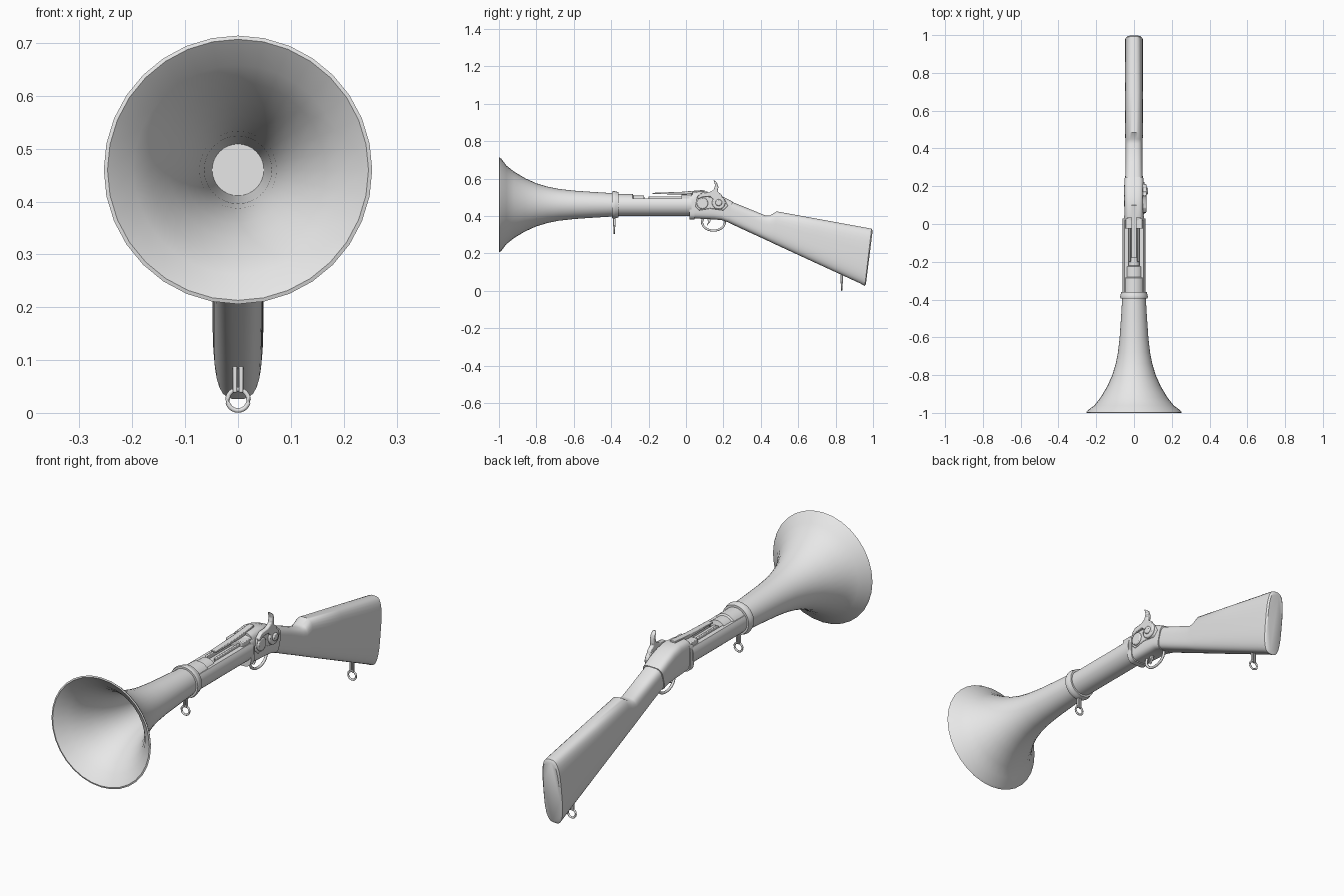
import bpy, bmesh, math
from mathutils import Vector, Matrix

cube = bpy.data.objects.get("Cube")
if cube:
    bpy.data.objects.remove(cube, do_unlink=True)

AXIS = 0.46  # height of the barrel axis
grey = bpy.data.materials.new("plain grey")
grey.use_nodes = True
GREY = (0.8, 0.8, 0.8, 1)
grey.diffuse_color = GREY
grey.node_tree.nodes["Principled BSDF"].inputs["Base Color"].default_value = GREY


def finish(name, bm, angle=40, bevel=0):
    bmesh.ops.recalc_face_normals(bm, faces=bm.faces)
    mesh = bpy.data.meshes.new(name)
    bm.to_mesh(mesh)
    bm.free()
    mesh.materials.append(grey)
    ob = bpy.data.objects.new(name, mesh)
    bpy.context.collection.objects.link(ob)
    if bevel:
        mod = ob.modifiers.new("soft edges", "BEVEL")
        mod.width, mod.segments = bevel, 2
    bpy.ops.object.select_all(action="DESELECT")
    ob.select_set(True)
    bpy.context.view_layer.objects.active = ob
    bpy.ops.object.shade_smooth_by_angle(angle=math.radians(angle))
    return ob


def skin(name, rings, angle=40, caps=True, closed=False, bevel=0):
    """Bridge a row of equal vertex rings."""
    bm = bmesh.new()
    rows = [[bm.verts.new(p) for p in ring] for ring in rings]
    pairs = list(zip(rows, rows[1:])) + ([(rows[-1], rows[0])] if closed else [])
    for a, b in pairs:
        for i in range(len(a)):
            j = (i + 1) % len(a)
            bm.faces.new((a[i], a[j], b[j], b[i]))
    if caps and not closed:
        bm.faces.new(rows[0])
        bm.faces.new(rows[-1])
    return finish(name, bm, angle, bevel)


def lathe(name, profile, sides=32, closed=False, angle=40):
    """Turn (y, radius) points about the barrel axis."""
    turn = [2 * math.pi * i / sides for i in range(sides)]
    return skin(name, [[(r * math.sin(a), y, AXIS + r * math.cos(a)) for a in turn]
                       for y, r in profile], angle, closed=closed)


def loft(name, stations, power, sides=32):
    """Rounded-box sections; each is (top y, top z, bottom y, bottom z, half width)."""
    rings = []
    for yt, zt, yb, zb, w in stations:
        ring = []
        for i in range(sides):
            a = 2 * math.pi * (i + 0.5) / sides
            s, c = math.sin(a), math.cos(a)
            x = w * math.copysign(abs(s) ** (2 / power), s)
            t = 0.5 + 0.5 * math.copysign(abs(c) ** (2 / power), c)
            ring.append((x, yb + (yt - yb) * t, zb + (zt - zb) * t))
        rings.append(ring)
    return skin(name, rings)


def plate(name, outline, x0, x1, bevel=0.004):
    """Side outline of (y, z) points, given thickness across x."""
    return skin(name, [[(x, y, z) for y, z in outline] for x in (x0, x1)], 35, bevel=bevel)


def box(name, lo, hi, bevel=0.003):
    return plate(name, [(lo[1], lo[2]), (hi[1], lo[2]), (hi[1], hi[2]), (lo[1], hi[2])],
                 lo[0], hi[0], bevel)


def tube(name, path, radius, closed=False, sides=10):
    """Round wire along a path."""
    pts = [Vector(p) for p in path]
    n = len(pts)
    rings = []
    for i, p in enumerate(pts):
        a = pts[(i - 1) % n] if closed or i else p
        b = pts[(i + 1) % n] if closed or i < n - 1 else p
        d = (b - a).normalized()
        side = Vector((1, 0, 0)) if abs(d.x) < 1e-4 else Vector((0, 1, 0))
        up = d.cross(side)
        rings.append([p + radius * (side * math.cos(t) + up * math.sin(t))
                      for t in (2 * math.pi * k / sides for k in range(sides))])
    return skin(name, rings, 60, closed=closed)


def disc(name, y, z, radius, x0, x1):
    return plate(name, [(y + radius * math.cos(t), z + radius * math.sin(t))
                        for t in (math.pi * k / 12 for k in range(24))], x0, x1, 0.005)


# Flared barrel: outside from rear to lip, then back down the inside
outer = [(-0.37, 0.061), (-0.5, 0.069), (-0.6, 0.076), (-0.68, 0.085), (-0.74, 0.097),
         (-0.8, 0.115), (-0.86, 0.142), (-0.92, 0.178), (-0.96, 0.21), (-0.988, 0.247)]
inner = [(y, r - 0.012) for y, r in reversed(outer[:-1])]
lathe("flared_barrel", outer + [(-0.998, 0.254), (-1.0, 0.247)] + inner, angle=50)
lathe("barrel_band", [(-0.395, 0.058), (-0.395, 0.071), (-0.385, 0.074),
                      (-0.375, 0.071), (-0.36, 0.068), (-0.36, 0.058)], closed=True)

# Breech end of the barrel, stepping down into the open channel
lathe("barrel_breech", [(-0.37, 0.058), (-0.285, 0.057), (-0.28, 0.05), (-0.225, 0.05),
                        (-0.22, 0.03), (0.03, 0.03)])

# Lower half tube with a channel along its top
ARC = math.radians(125)
section = [(0.06 * math.sin(t), AXIS - 0.06 * math.cos(t))
           for t in (-ARC + 2 * ARC * k / 24 for k in range(25))]
section += [(0.028, 0.494), (0.028, 0.47), (-0.028, 0.47), (-0.028, 0.494)]
skin("fore_stock", [[(x, y, z) for x, z in section] for y in (-0.37, 0.03)])

# Loading lever lying over the channel
plate("loading_lever", [(-0.18, 0.517), (-0.18, 0.524), (-0.02, 0.53), (0.1, 0.54),
                        (0.1, 0.525), (0, 0.516)], -0.014, 0.014, 0.002)
for side in (-1, 1):
    box("lever_rail", (side * 0.022 - 0.005, -0.2, 0.48), (side * 0.022 + 0.005, 0.03, 0.505))
box("breech_block", (-0.045, -0.025, 0.475), (0.045, 0.03, 0.515))

# Receiver and the collar in front of it
loft("receiver", [(0.035, 0.528, 0.035, 0.388, 0.05), (0.1, 0.533, 0.1, 0.384, 0.052),
                  (0.15, 0.523, 0.15, 0.382, 0.052), (0.2, 0.503, 0.19, 0.378, 0.052),
                  (0.25, 0.477, 0.22, 0.368, 0.051)], 4)
loft("receiver_collar", [(0.018, 0.515, 0.018, 0.382, 0.054),
                         (0.045, 0.52, 0.045, 0.382, 0.054)], 4)

# Wooden stock: wrist, comb and butt
loft("stock", [(0.24, 0.478, 0.21, 0.373, 0.047), (0.33, 0.442, 0.31, 0.326, 0.045),
               (0.425, 0.403, 0.4, 0.285, 0.045), (0.45, 0.404, 0.43, 0.271, 0.046),
               (0.485, 0.425, 0.47, 0.252, 0.047), (0.7, 0.386, 0.68, 0.155, 0.048),
               (0.97, 0.337, 0.93, 0.04, 0.048), (0.992, 0.333, 0.956, 0.026, 0.047),
               (0.998, 0.322, 0.962, 0.036, 0.04)], 3.2)

# Lock on the left side, with hammer and bosses
plate("lock_plate", [(0.05, 0.45), (0.07, 0.43), (0.13, 0.44), (0.2, 0.43), (0.225, 0.455),
                     (0.2, 0.5), (0.06, 0.505)], 0.045, 0.056)
disc("nipple_boss", 0.088, 0.468, 0.03, 0.045, 0.064)
disc("hammer_boss", 0.175, 0.472, 0.036, 0.045, 0.066)
disc("hammer_screw", 0.175, 0.472, 0.018, 0.06, 0.074)
plate("hammer", [(0.19, 0.46), (0.2, 0.49), (0.19, 0.515), (0.17, 0.53), (0.173, 0.555),
                 (0.165, 0.58), (0.147, 0.594), (0.156, 0.565), (0.148, 0.54), (0.125, 0.528),
                 (0.085, 0.525), (0.06, 0.505), (0.065, 0.49), (0.09, 0.502), (0.13, 0.505),
                 (0.15, 0.485), (0.165, 0.46)], 0.046, 0.066, 0.004)

# Trigger and guard
tube("trigger_guard", [(0, 0.147 + 0.061 * math.cos(t), 0.368 + 0.046 * math.sin(t))
                       for t in (2 * math.pi * k / 32 for k in range(32))], 0.006, True)
plate("trigger", [(0.11, 0.395), (0.135, 0.395), (0.13, 0.37), (0.112, 0.348),
                  (0.118, 0.37)], -0.006, 0.006, 0.002)


# Sling swivels under the band and the butt
def swivel(name, y, z):
    tube(name + "_ring", [(0.02 * math.cos(t), y, z + 0.02 * math.sin(t))
                          for t in (2 * math.pi * k / 24 for k in range(24))], 0.0045, True)
    for side in (-1, 1):
        box(name + "_prong", (side * 0.006 - 0.004, y - 0.006, z + 0.014),
            (side * 0.006 + 0.004, y + 0.006, z + 0.08), 0.002)


swivel("front_swivel", -0.383, 0.327)
swivel("rear_swivel", 0.833, 0.0245)
